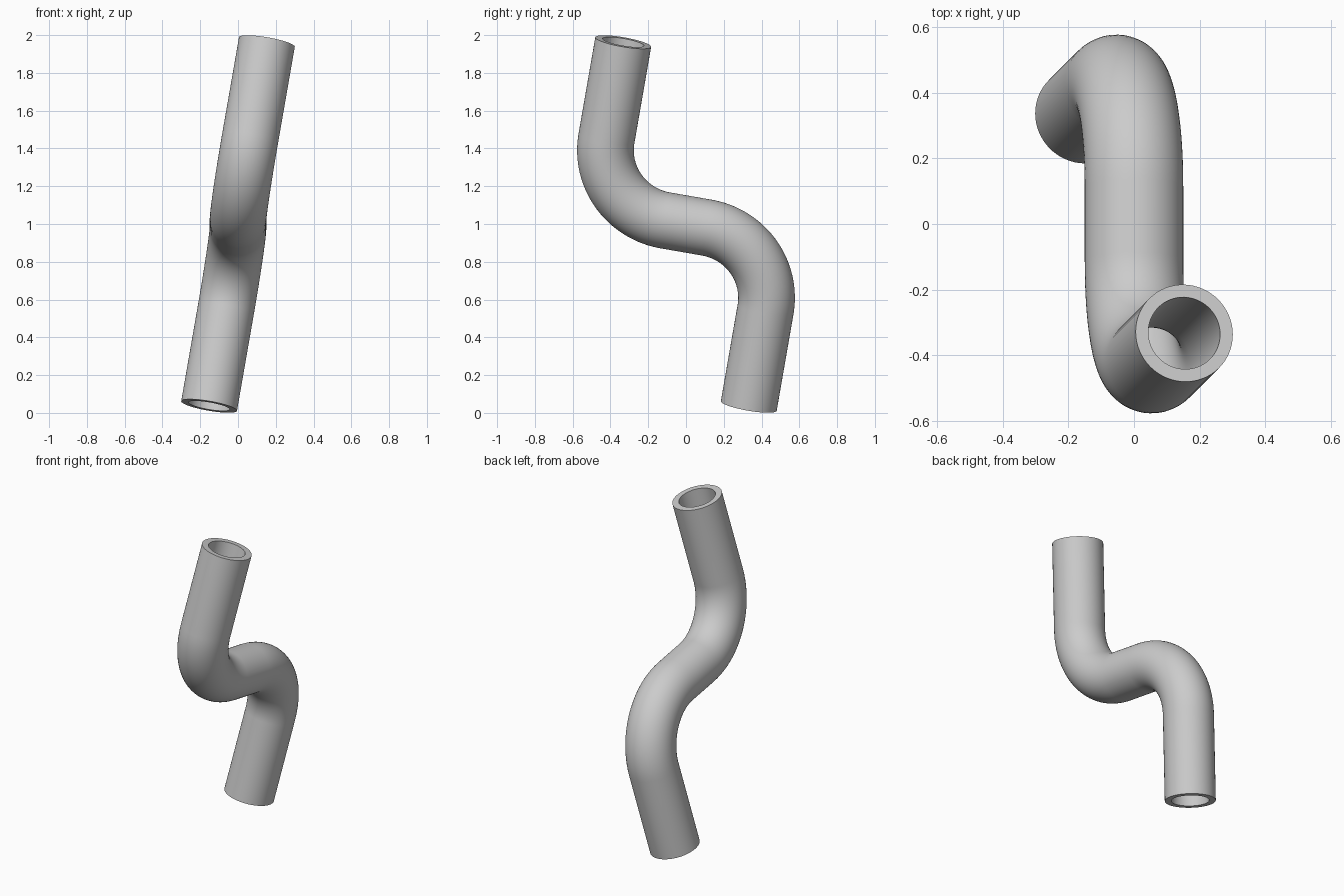
import bpy, bmesh, math
from mathutils import Vector

if "Cube" in bpy.data.objects:
    bpy.data.objects.remove(bpy.data.objects["Cube"])

R_OUT, R_IN, BEND = 0.15, 0.111, 0.38
SIDES, STEPS = 64, 24

# Plane of the S-bend: leg direction, middle direction, plane normal
leg = Vector((0.174, 0.174, 1)).normalized()
mid = Vector((0, 1, -0.174)).normalized()
normal = leg.cross(mid).normalized()
centre = Vector((0, 0, 1))
corner = centre - mid * 0.4925
end = corner + leg * 0.905

# Centre line of the upper half: straight leg, then a 90 degree bend
half = [(end, -leg)]
pivot = corner + (leg + mid) * BEND
for i in range(STEPS + 1):
    a = math.pi / 2 * i / STEPS
    half.append((pivot - (mid * math.cos(a) + leg * math.sin(a)) * BEND,
                 mid * math.sin(a) - leg * math.cos(a)))
# The lower half is the upper half turned through the centre
path = half + [(2 * centre - p, t) for p, t in reversed(half)]

# Outer and inner walls, joined by flat end rims
bm = bmesh.new()


def ring(p, t, r):
    side = normal.cross(t).normalized()
    return [bm.verts.new(p + (normal * math.cos(2 * math.pi * k / SIDES)
                              + side * math.sin(2 * math.pi * k / SIDES)) * r)
            for k in range(SIDES)]


rings = [ring(p, t, R_OUT) for p, t in path]
rings += [ring(p, t, R_IN) for p, t in reversed(path)]
for a, b in zip(rings, rings[1:] + rings[:1]):
    for k in range(SIDES):
        n = (k + 1) % SIDES
        bm.faces.new((a[k], a[n], b[n], b[k]))
bmesh.ops.recalc_face_normals(bm, faces=bm.faces[:])

mesh = bpy.data.meshes.new("bent_pipe")
bm.to_mesh(mesh)
bm.free()
pipe = bpy.data.objects.new("bent_pipe", mesh)
bpy.context.collection.objects.link(pipe)
bpy.context.view_layer.objects.active = pipe
pipe.select_set(True)
bpy.ops.object.shade_smooth_by_angle(angle=math.radians(35))
